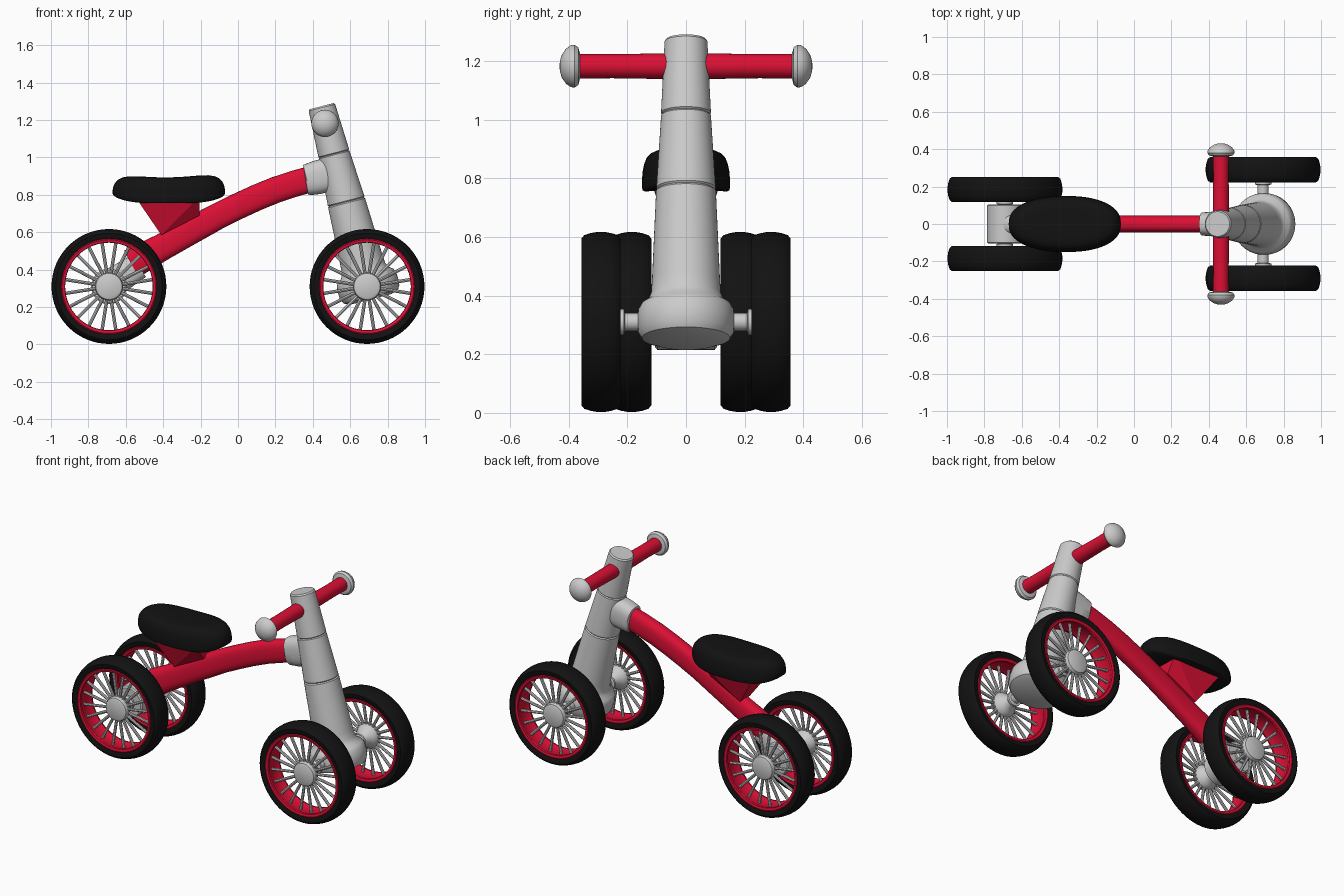
import bpy, bmesh, math
from mathutils import Vector, Matrix

if "Cube" in bpy.data.objects:
    bpy.data.objects.remove(bpy.data.objects["Cube"])

def material(name, col):
    m = bpy.data.materials.new(name)
    m.diffuse_color = col
    m.use_nodes = True
    m.node_tree.nodes["Principled BSDF"].inputs["Base Color"].default_value = m.diffuse_color
    return m

RED = material("red_paint", (0.72, 0.005, 0.035, 1))
BLACK = material("black_rubber", (0.006, 0.006, 0.006, 1))

def finish(name, bm, mat=None, angle=35):
    bmesh.ops.remove_doubles(bm, verts=bm.verts, dist=1e-5)
    bmesh.ops.recalc_face_normals(bm, faces=bm.faces)
    me = bpy.data.meshes.new(name)
    bm.to_mesh(me)
    bm.free()
    ob = bpy.data.objects.new(name, me)
    bpy.context.collection.objects.link(ob)
    if mat:
        me.materials.append(mat)
    bpy.ops.object.select_all(action='DESELECT')
    ob.select_set(True)
    bpy.context.view_layer.objects.active = ob
    bpy.ops.object.shade_smooth_by_angle(angle=math.radians(angle))
    return ob

def skin(rings, ring=False):
    """Bridge equal-length vertex rings; cap the ends, or close into a ring."""
    bm = bmesh.new()
    vs = [[bm.verts.new(p) for p in r] for r in rings]
    n, k = len(vs[0]), len(vs)
    for i in range(k if ring else k - 1):
        a, b = vs[i], vs[(i + 1) % k]
        for j in range(n):
            bm.faces.new((a[j], a[(j + 1) % n], b[(j + 1) % n], b[j]))
    if not ring:
        bm.faces.new(vs[0])
        bm.faces.new(vs[-1])
    return bm

def lathe(name, profile, mat4, mat=None, n=48, ring=False, angle=35):
    rings = [[mat4 @ Vector((r * math.cos(t), r * math.sin(t), h))
              for t in (2 * math.pi * j / n for j in range(n))] for r, h in profile]
    return finish(name, skin(rings, ring), mat, angle)

def side_axis(x, y, z, s=1):
    """Local z points outwards along s*y."""
    return Matrix.Translation((x, y, z)) @ Matrix.Rotation(-s * math.pi / 2, 4, 'X')

def beam(name, path, sizes, mat=None, n=32):
    """Oval section swept along an x,z path; sizes are (half height, half width)."""
    pts = [Vector((x, 0, z)) for x, z in path]
    rings = []
    for i, p in enumerate(pts):
        d = (pts[min(i + 1, len(pts) - 1)] - pts[max(i - 1, 0)]).normalized()
        up = Vector((-d.z, 0, d.x))
        hh, hw = sizes[min(i, len(sizes) - 1)]
        ring = []
        for j in range(n):
            c, s = math.cos(2 * math.pi * j / n), math.sin(2 * math.pi * j / n)
            ring.append(p + up * hh * math.copysign(abs(c) ** 0.75, c)
                        + Vector((0, hw * math.copysign(abs(s) ** 0.75, s), 0)))
        rings.append(ring)
    return finish(name, skin(rings), mat)

# Wheels: tyre, rim, hub and spokes
half_tyre = [(.252, .060), (.262, .065), (.284, .067), (.296, .057), (.303, .035), (.307, .012)]
tyre = half_tyre + [(r, -h) for r, h in reversed(half_tyre)]
rim = [(.257, .061), (.250, .064), (.236, .061), (.234, .050), (.240, .040),
       (.240, -.040), (.234, -.050), (.236, -.061), (.250, -.064), (.257, -.061)]
hub = [(.001, .052), (.055, .050), (.070, .044), (.075, .034), (.075, .010), (.060, -.015),
       (.040, -.035), (.034, -.055), (.044, -.066), (.044, -.078), (.030, -.082), (.001, -.082)]

def wheel(label, x, y, s):
    m = side_axis(x, y, .31, s)
    lathe(label + "_tyre", tyre, m, BLACK, 64, True)
    lathe(label + "_rim", rim, m, RED, 64, True)
    lathe(label + "_hub", hub, m, None, 40)
    bm = bmesh.new()
    for i in range(20):
        a = Matrix.Rotation(2 * math.pi * (i + .5) / 20, 4, 'Z')
        local = a @ Matrix.Translation((.150, 0, .018)) @ Matrix.Rotation(math.pi / 2, 4, 'Y')
        bmesh.ops.create_cone(bm, cap_ends=True, segments=8, radius1=.009, radius2=.009,
                              depth=.18, matrix=m @ local)
    finish(label + "_spokes", bm)

for s, side in ((-1, "near"), (1, "far")):
    wheel("front_wheel_" + side, .69, s * .29, s)
    wheel("rear_wheel_" + side, -.69, s * .185, s)
    # Handlebar grips and end knobs
    m = side_axis(.465, 0, 1.182, s)
    lathe("grip_" + side, [(.043, .03), (.043, .12), (.041, .25), (.042, .37)], m, RED)
    lathe("grip_knob_" + side, [(.001, .362), (.045, .362), (.064, .367), (.073, .380), (.071, .393),
                                (.060, .409), (.040, .423), (.018, .430), (.001, .431)], m)

# Axles
lathe("front_axle", [(.03, -.26), (.03, .26)], side_axis(.69, 0, .31))
lathe("rear_axle", [(.03, -.16), (.03, .16)], side_axis(-.69, 0, .31))
lathe("rear_axle_housing", [(.087, -.105), (.095, -.098), (.095, .098), (.087, .105)],
      side_axis(-.69, 0, .31))

# Steering column with two seams and a flared foot
down = Vector((math.sin(math.radians(14.5)), 0, -math.cos(math.radians(14.5))))
column_m = Matrix.Translation((.447, 0, 1.274)) @ down.to_track_quat('Z', 'Y').to_matrix().to_4x4()
lathe("steering_column",
      [(.001, 0), (.066, 0), (.073, .008), (.085, .259), (.080, .264), (.085, .269),
       (.101, .523), (.096, .529), (.102, .535), (.116, .85), (.119, .895), (.130, .920),
       (.152, .935), (.163, .955), (.166, .990), (.163, 1.03), (.150, 1.052), (.110, 1.066),
       (.001, 1.066)], column_m)

# Curved frame, head collar and rear socket
beam("frame_tube",
     [(.42, .892), (.31, .862), (.20, .826), (.10, .785), (0, .739), (-.10, .690),
      (-.20, .636), (-.30, .580), (-.40, .523), (-.49, .474), (-.57, .430)],
     [(.070, .046)] * 6 + [(.072, .047)] * 3 + [(.077, .050), (.081, .052)], RED)
beam("head_collar", [(.362, .878), (.368, .879), (.42, .892), (.50, .912)],
     [(.076, .056), (.083, .062), (.090, .066), (.092, .068)])
beam("rear_socket", [(-.53, .42), (-.60, .375), (-.69, .32)],
     [(.070, .044), (.074, .055), (.078, .065)])

# Seat bracket: wedge that widens up to the seat
bm = bmesh.new()
for x, z, w in ((-.55, .79, .115), (-.205, .79, .12), (-.205, .69, .048), (-.41, .585, .048)):
    for s in (-1, 1):
        bm.verts.new((x, s * w, z))
bmesh.ops.convex_hull(bm, input=bm.verts)
finish("seat_bracket", bm, RED, 20)

# Saddle: egg-shaped outline lofted between curved underside and dipped top
def saddle_point(s, h, t):
    c, sn = math.cos(t), math.sin(t)
    u = s * math.copysign(abs(c) ** .85, c)
    y = s * .15 * math.copysign(abs(sn) ** .8, sn) * (1 - .06 * (u - .1) ** 2)
    low = .755 + .04 * u ** 4
    top = .893 + .034 * u * u - .020 * u ** 4 + .004 * u
    return (-.37 + .30 * u, y, low + (top - low) * h)

layers = [(.01, .03), (.6, .02), (.93, 0), (.985, .03), (1, .1), (1, .3), (.985, .5), (.95, .68),
          (.90, .82), (.82, .92), (.70, .98), (.5, 1.0), (.25, 1.0), (.01, 1.0)]
finish("seat", skin([[saddle_point(s, h, 2 * math.pi * j / 56) for j in range(56)]
                     for s, h in layers]), BLACK, 50)
